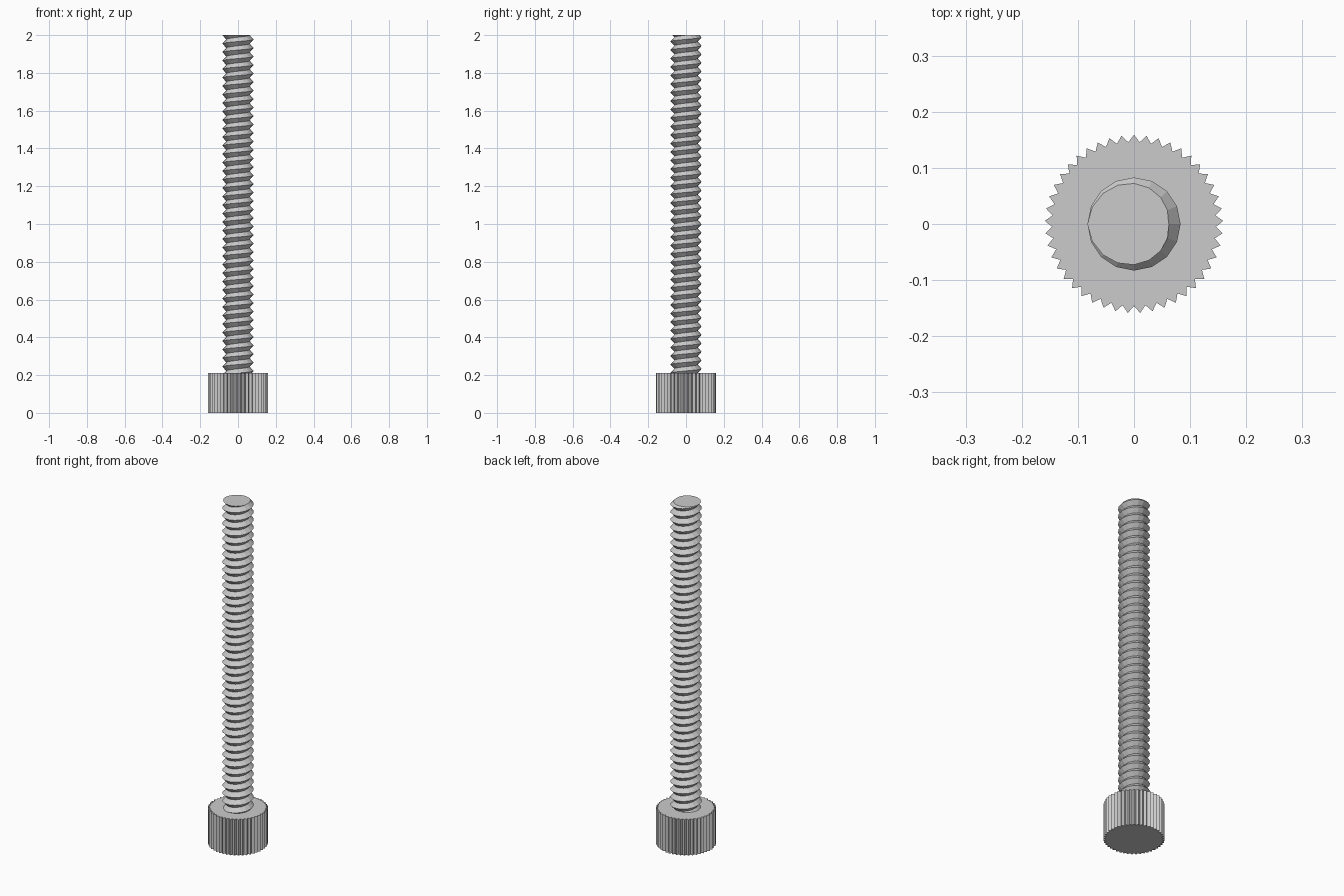
import bpy, bmesh
from math import radians, sin, cos, pi

cube = bpy.data.objects.get("Cube")
if cube:
    bpy.data.objects.remove(cube, do_unlink=True)

HEIGHT, HEAD_TOP = 2.0, 0.21
CREST, ROOT, PITCH, SIDES = 0.083, 0.062, 0.045, 16
TEETH, TIP, VALLEY = 45, 0.159, 0.146

steel = bpy.data.materials.new("light grey steel")
steel.use_nodes = True
GREY = (0.6, 0.6, 0.6, 1)
steel.diffuse_color = GREY
steel.node_tree.nodes["Principled BSDF"].inputs["Base Color"].default_value = GREY


def finish(bm, name):
    bmesh.ops.recalc_face_normals(bm, faces=bm.faces)
    mesh = bpy.data.meshes.new(name)
    bm.to_mesh(mesh)
    bm.free()
    mesh.materials.append(steel)
    obj = bpy.data.objects.new(name, mesh)
    bpy.context.collection.objects.link(obj)
    return obj


def cut_and_cap(bm, z, up):
    """Trim everything beyond a level plane and close the opening."""
    cut = bmesh.ops.bisect_plane(
        bm, geom=bm.verts[:] + bm.edges[:] + bm.faces[:], dist=1e-6,
        plane_co=(0, 0, z), plane_no=(0, 0, up), clear_outer=True)
    edges = [e for e in cut["geom_cut"]
             if isinstance(e, bmesh.types.BMEdge) and e.is_boundary]
    bmesh.ops.edgeloop_fill(bm, edges=edges)


# Knurled head: toothed outline pulled up
bm = bmesh.new()
outline = []
for i in range(TEETH * 2):
    a = pi / 2 + i * pi / TEETH
    r = VALLEY if i % 2 else TIP
    outline.append(bm.verts.new((r * cos(a), r * sin(a), 0)))
base = bm.faces.new(outline)
top = bmesh.ops.extrude_face_region(bm, geom=[base], use_keep_orig=True)
bmesh.ops.translate(bm, vec=(0, 0, HEAD_TOP),
                    verts=[v for v in top["geom"] if isinstance(v, bmesh.types.BMVert)])
finish(bm, "knurled_head")

# Threaded shaft: right-handed helix of crests and roots, trimmed at both ends
bm = bmesh.new()
turns = int((HEIGHT - HEAD_TOP) / PITCH) + 4
crests, roots = [], []
for i in range(-turns * SIDES, 2 * SIDES + 1):
    a = pi + i * 2 * pi / SIDES
    z = HEIGHT - 0.0002 + PITCH * i / SIDES
    crests.append(bm.verts.new((CREST * cos(a), CREST * sin(a), z)))
    roots.append(bm.verts.new((ROOT * cos(a), ROOT * sin(a), z + PITCH / 2)))
for i in range(len(crests) - 1):
    bm.faces.new((crests[i], crests[i + 1], roots[i + 1], roots[i]))
    j = i + SIDES
    if j + 1 < len(crests):
        bm.faces.new((roots[i], roots[i + 1], crests[j + 1], crests[j]))
cut_and_cap(bm, HEIGHT, 1)
cut_and_cap(bm, HEAD_TOP - 0.02, -1)
finish(bm, "threaded_shaft")
